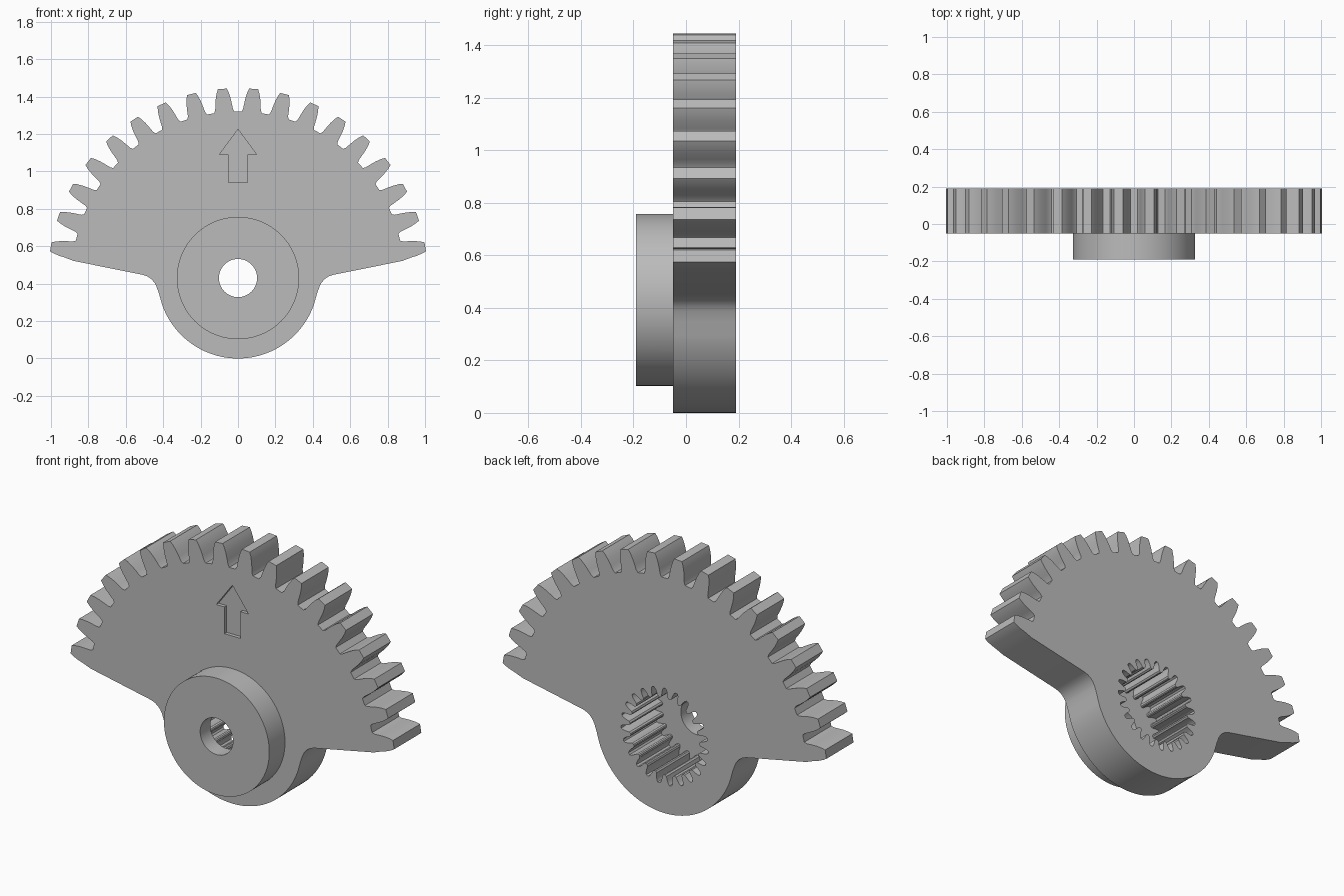
import bpy
import bmesh
from math import sin, cos, radians

AXIS_Z = 0.43            # height of the pivot axis
FRONT, BACK = -0.05, 0.19

if "Cube" in bpy.data.objects:
    bpy.data.objects.remove(bpy.data.objects["Cube"])

grey = bpy.data.materials.new("plain grey")
grey.use_nodes = True
colour = (0.5, 0.5, 0.5, 1)
grey.diffuse_color = colour
grey.node_tree.nodes["Principled BSDF"].inputs["Base Color"].default_value = colour


def polar(r, deg):
    """Point around the pivot, angle measured clockwise from straight up."""
    return (r * sin(radians(deg)), AXIS_Z + r * cos(radians(deg)))


def circle(r, n=96):
    return [polar(r, 360 * i / n) for i in range(n)]


def prism(name, outline, y0, y1):
    """Extrude an x-z outline from y0 to y1."""
    bm = bmesh.new()
    face = bm.faces.new([bm.verts.new((x, y0, z)) for x, z in outline])
    ext = bmesh.ops.extrude_face_region(bm, geom=[face])
    moved = [v for v in ext["geom"] if isinstance(v, bmesh.types.BMVert)]
    bmesh.ops.translate(bm, vec=(0, y1 - y0, 0), verts=moved)
    bmesh.ops.recalc_face_normals(bm, faces=bm.faces)
    mesh = bpy.data.meshes.new(name)
    bm.to_mesh(mesh)
    bm.free()
    mesh.materials.append(grey)
    obj = bpy.data.objects.new(name, mesh)
    bpy.context.collection.objects.link(obj)
    return obj


def combine(target, tool, operation):
    """Apply a boolean and discard the tool."""
    bpy.context.view_layer.objects.active = target
    mod = target.modifiers.new(operation, 'BOOLEAN')
    mod.operation, mod.object, mod.solver = operation, tool, 'EXACT'
    bpy.ops.object.modifier_apply(modifier=mod.name)
    bpy.data.objects.remove(tool)


# Outer tooth: (radius, half angle) from root to tip
PITCH = 360 / 38
TOOTH = [(0.89, 3.5), (0.905, 3.0), (0.93, 2.75), (0.965, 2.35),
         (0.995, 1.85), (1.015, 1.35)]

# Right half of the sector outline, from the top down to the hub bottom
half = []
for i in range(9):
    mid = (i + 0.5) * PITCH
    half += [polar(r, mid - h) for r, h in TOOTH]
    falling = TOOTH[::-1] if i < 8 else TOOTH[:1:-1]
    half += [polar(r, mid + h) for r, h in falling]
half += [(0.88, 0.522), (0.508, 0.447), (0.483, 0.438), (0.463, 0.424),
         (0.447, 0.406), (0.436, 0.385), (0.422, 0.345)]
half += [polar(0.43, 109 + 71 * i / 24) for i in range(25)]
outline = half + [(-x, z) for x, z in half[-2::-1]]

gear = prism("sector_gear", outline, FRONT, BACK)

# Round boss on the front
combine(gear, prism("boss", circle(0.327), -0.19, FRONT + 0.03), 'UNION')

# Splined socket from the back
SPLINES = 23
step = 360 / SPLINES
spline = []
for i in range(SPLINES):
    for r, part in [(0.215, -0.44), (0.222, -0.31), (0.245, -0.24), (0.262, -0.17),
                    (0.27, -0.08), (0.27, 0.08), (0.262, 0.17), (0.245, 0.24),
                    (0.222, 0.31), (0.215, 0.44)]:
        spline.append(polar(r, (i + part) * step))
combine(gear, prism("socket_cutter", spline, -0.10, BACK + 0.1), 'DIFFERENCE')

# Screw hole through the boss
combine(gear, prism("hole_cutter", circle(0.102, 64), -0.3, 0.0), 'DIFFERENCE')

# Engraved arrow on the front
arrow = [(0, 1.225), (0.1, 1.09), (0.05, 1.09), (0.05, 0.94)]
arrow += [(-x, z) for x, z in arrow[:0:-1]]
combine(gear, prism("arrow_cutter", arrow, FRONT - 0.1, FRONT + 0.02), 'DIFFERENCE')

bpy.ops.object.select_all(action='DESELECT')
gear.select_set(True)
bpy.context.view_layer.objects.active = gear
bpy.ops.object.shade_smooth_by_angle(angle=radians(25))
